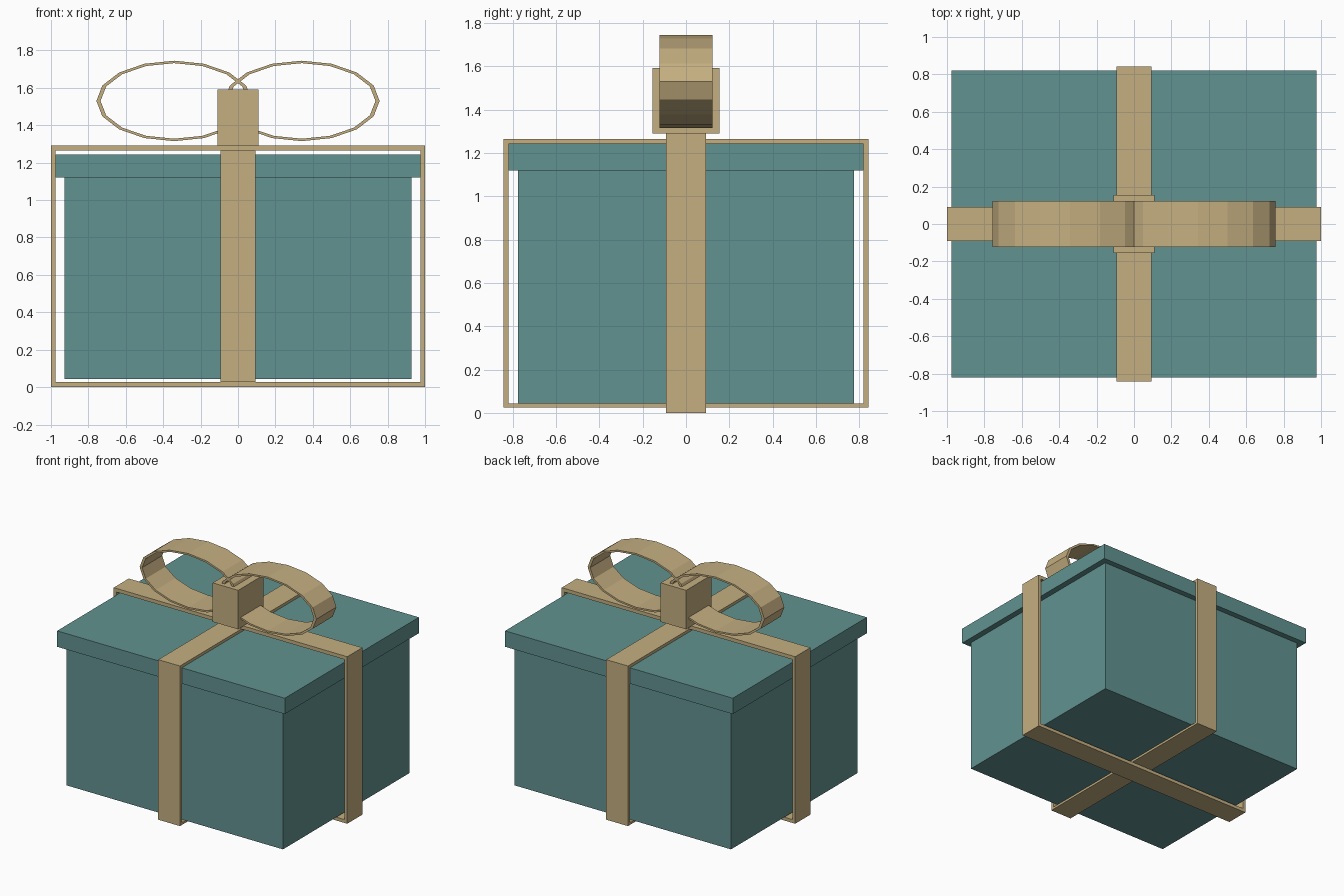
import bpy, math

if "Cube" in bpy.data.objects:
    bpy.data.objects.remove(bpy.data.objects["Cube"])


def material(name, rgb):
    m = bpy.data.materials.new(name)
    m.diffuse_color = (*rgb, 1)
    m.use_nodes = True
    m.node_tree.nodes["Principled BSDF"].inputs["Base Color"].default_value = m.diffuse_color
    return m


TEAL = material("teal_card", (0.12, 0.29, 0.28))
GOLD = material("gold_ribbon", (0.56, 0.43, 0.22))


def make(name, verts, faces, mat):
    mesh = bpy.data.meshes.new(name)
    mesh.from_pydata(verts, [], faces)
    mesh.materials.append(mat)
    obj = bpy.data.objects.new(name, mesh)
    bpy.context.collection.objects.link(obj)
    return obj


def box(name, hx, hy, z0, z1, mat):
    bpy.ops.mesh.primitive_cube_add(size=1, location=(0, 0, (z0 + z1) / 2))
    obj = bpy.context.object
    obj.name = name
    obj.scale = (2 * hx, 2 * hy, z1 - z0)
    bpy.ops.object.transform_apply(location=True, rotation=False, scale=True)
    obj.data.materials.append(mat)


def band(name, outer, inner, half_width, along="x"):
    """Closed strip: matching outer and inner (u, z) outlines, swept across its width."""
    n = len(outer)
    verts = []
    for outline in (outer, inner):
        for w in (-half_width, half_width):
            verts += [(u, w, z) if along == "x" else (-w, u, z) for u, z in outline]
    faces = []
    for i in range(n):
        j = (i + 1) % n
        for a, b in ((0, 1), (1, 3), (3, 2), (2, 0)):
            faces.append((a * n + j, b * n + j, b * n + i, a * n + i))
    return make(name, verts, faces, GOLD)


def rect(h, z0, z1):
    return [(-h, z0), (-h, z1), (h, z1), (h, z0)]


def ellipse(cx, cz, a, b, n=16):
    return [(cx + a * math.cos(-math.tau * i / n), cz + b * math.sin(-math.tau * i / n))
            for i in range(n)]


# Box and lid
box("box_body", 0.928, 0.775, 0.043, 1.12, TEAL)
box("box_lid", 0.975, 0.82, 1.12, 1.243, TEAL)

# Two wrapped ribbons, the lengthwise one outside the crosswise one
band("ribbon_lengthwise", rect(1.0, 0.0, 1.293), rect(0.976, 0.026, 1.265), 0.092)
band("ribbon_crosswise", rect(0.843, 0.026, 1.265), rect(0.82, 0.043, 1.243), 0.093, "y")

# Bow loops and knot
for side, sx in (("left", -1), ("right", 1)):
    band("bow_loop_" + side, ellipse(sx * 0.341, 1.53, 0.416, 0.215),
         ellipse(sx * 0.341, 1.53, 0.394, 0.202), 0.122)
box("bow_knot", 0.109, 0.154, 1.29, 1.592, GOLD)
